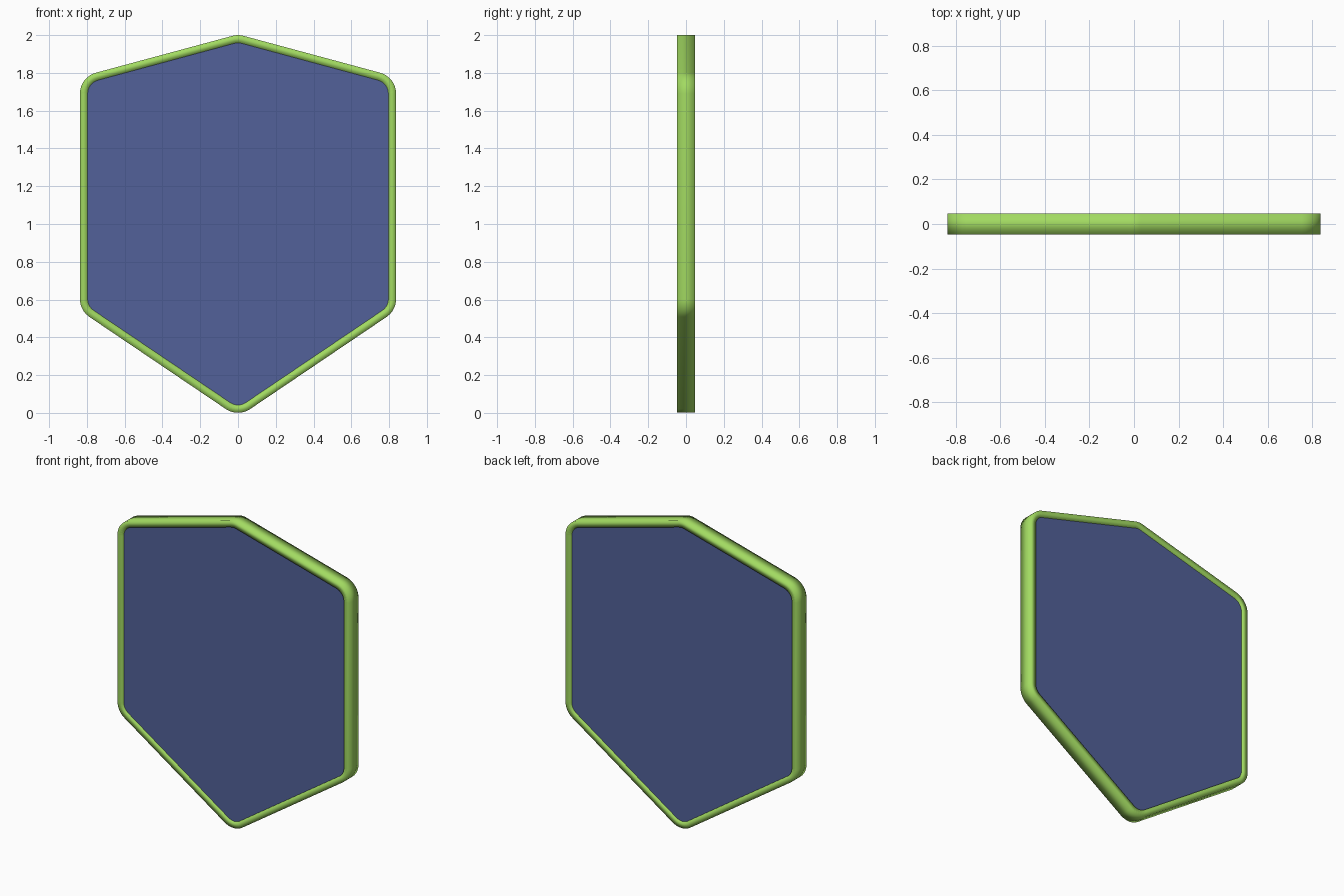
import bpy, bmesh, math
from mathutils import Vector

if "Cube" in bpy.data.objects:
    bpy.data.objects.remove(bpy.data.objects["Cube"])

# Outline corners (x, z) before rounding, counter-clockwise from the bottom tip
CORNERS = [Vector(p) for p in [(0, -0.023), (0.837, 0.542), (0.837, 1.778),
                               (0, 2.004), (-0.837, 1.778), (-0.837, 0.542)]]
RADIUS, WIDTH, HALF_DEPTH, PANEL_HALF, STEPS = 0.115, 0.041, 0.0465, 0.039, 8


def outline(inset):
    """Rounded outline, moved inwards by inset with concentric corners."""
    pts = []
    for i, c in enumerate(CORNERS):
        a = (c - CORNERS[i - 1]).normalized()
        b = (CORNERS[(i + 1) % len(CORNERS)] - c).normalized()
        n1, n2 = Vector((a.y, -a.x)), Vector((b.y, -b.x))
        centre = c - (n1 + n2) * (RADIUS / (1 + n1.dot(n2)))
        start = math.atan2(n1.y, n1.x)
        turn = math.acos(max(-1, min(1, n1.dot(n2))))
        for k in range(STEPS + 1):
            t = start + turn * k / STEPS
            pts.append(centre + Vector((math.cos(t), math.sin(t))) * (RADIUS - inset))
    return pts


def make(name, color, build):
    bm = bmesh.new()
    build(bm)
    bmesh.ops.recalc_face_normals(bm, faces=bm.faces)
    me = bpy.data.meshes.new(name)
    bm.to_mesh(me)
    bm.free()
    mat = bpy.data.materials.new(name + "_color")
    mat.diffuse_color = color
    mat.use_nodes = True
    mat.node_tree.nodes["Principled BSDF"].inputs["Base Color"].default_value = mat.diffuse_color
    me.materials.append(mat)
    ob = bpy.data.objects.new(name, me)
    bpy.context.collection.objects.link(ob)
    return ob


def loop(bm, inset, y):
    return [bm.verts.new((p.x, y, p.y)) for p in outline(inset)]


def bridge(bm, a, b):
    for i in range(len(a)):
        j = (i + 1) % len(a)
        bm.faces.new((a[i], a[j], b[j], b[i]))


def build_rim(bm):
    loops = [loop(bm, 0, -HALF_DEPTH), loop(bm, 0, HALF_DEPTH),
             loop(bm, WIDTH, HALF_DEPTH), loop(bm, WIDTH, -HALF_DEPTH)]
    for i in range(4):
        bridge(bm, loops[i], loops[(i + 1) % 4])


def build_panel(bm):
    front, back = loop(bm, WIDTH * 0.8, -PANEL_HALF), loop(bm, WIDTH * 0.8, PANEL_HALF)
    bm.faces.new(front)
    bm.faces.new(back)
    bridge(bm, front, back)


# Frame around the edge, softly shaded
rim = make("rim", (0.36, 0.70, 0.12, 1), build_rim)
rim.data.shade_smooth()

# Flat panel set slightly into the frame
make("panel", (0.085, 0.12, 0.32, 1), build_panel)
